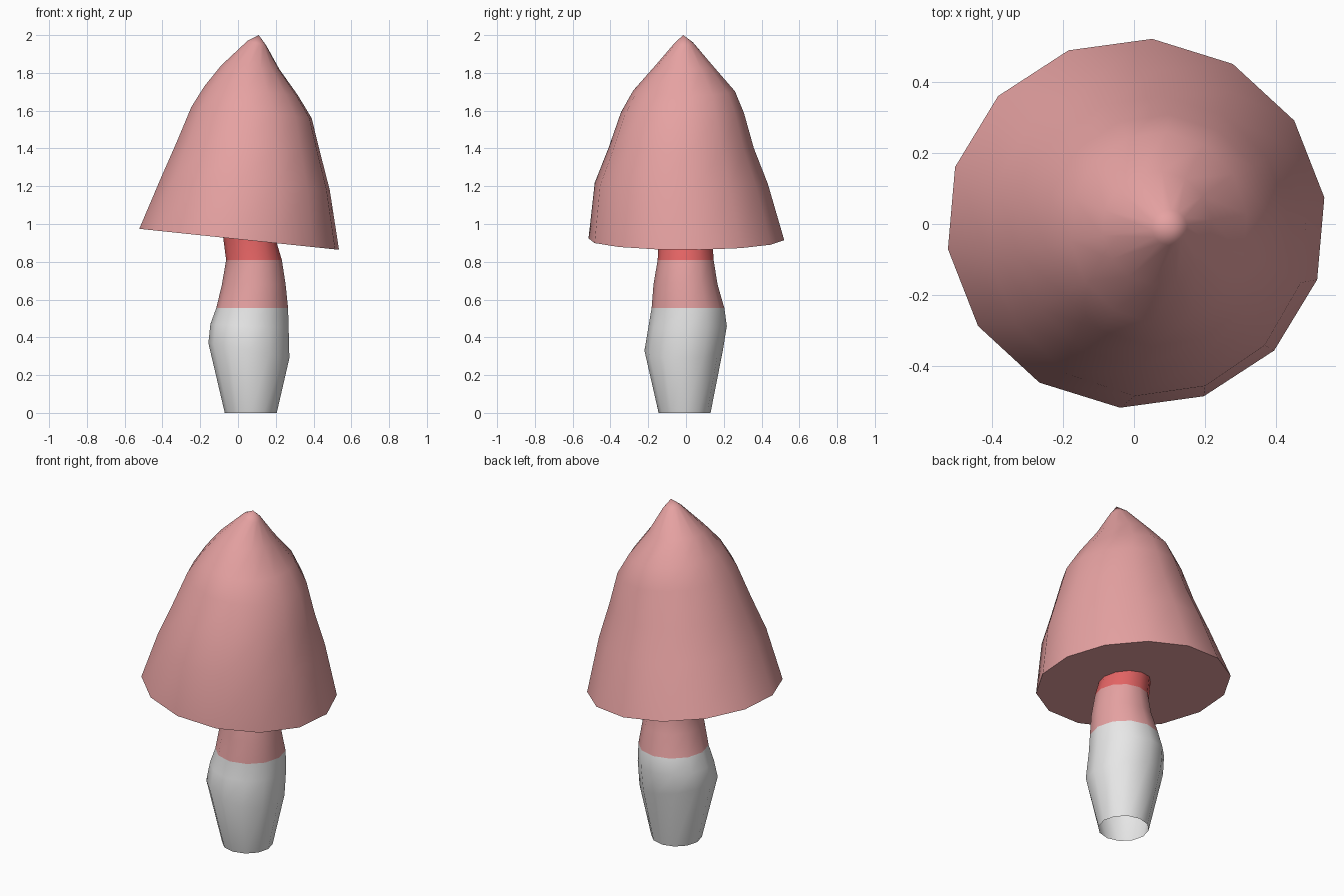
import bpy, bmesh, math

cube = bpy.data.objects.get("Cube")
if cube:
    bpy.data.objects.remove(cube, do_unlink=True)


def make_material(name, color):
    mat = bpy.data.materials.new(name)
    mat.use_nodes = True
    mat.diffuse_color = (*color, 1)
    mat.node_tree.nodes["Principled BSDF"].inputs["Base Color"].default_value = (*color, 1)
    return mat


pink = make_material("dusty pink", (0.79, 0.36, 0.36))
red = make_material("coral red", (0.79, 0.13, 0.13))
white = make_material("off white", (0.8, 0.8, 0.8))


def ring(bm, sides, phase, left, right, front, back):
    """Oval of vertices; left and right are (x, z) ends, front and back are y ends."""
    (x0, z0), (x1, z1) = left, right
    verts = []
    for i in range(sides):
        a = phase + math.tau * i / sides
        t = (1 + math.cos(a)) / 2
        s = (1 + math.sin(a)) / 2
        verts.append(bm.verts.new((x0 + (x1 - x0) * t,
                                   front + (back - front) * s,
                                   z0 + (z1 - z0) * t)))
    return verts


def bridge(bm, low, high):
    n = len(low)
    return [bm.faces.new((low[i], low[(i + 1) % n], high[(i + 1) % n], high[i]))
            for i in range(n)]


def finish(bm, name, materials):
    mesh = bpy.data.meshes.new(name)
    bm.to_mesh(mesh)
    bm.free()
    for mat in materials:
        mesh.materials.append(mat)
    obj = bpy.data.objects.new(name, mesh)
    bpy.context.collection.objects.link(obj)
    bpy.ops.object.select_all(action='DESELECT')
    obj.select_set(True)
    bpy.context.view_layer.objects.active = obj
    bpy.ops.object.shade_smooth_by_angle(angle=math.radians(60))


# Cap: tilted rings rising to an off-centre tip, closed flat underneath
cap_rings = [
    ((-0.528, 0.975), (0.54, 0.863), -0.518, 0.522),
    ((-0.41, 1.25), (0.49, 1.18), -0.485, 0.435),
    ((-0.33, 1.43), (0.438, 1.38), -0.41, 0.36),
    ((-0.25, 1.62), (0.393, 1.56), -0.345, 0.308),
    ((-0.18, 1.73), (0.32, 1.68), -0.28, 0.26),
    ((-0.09, 1.84), (0.22, 1.82), -0.17, 0.15),
    ((0.05, 1.97), (0.15, 1.945), -0.06, 0.04),
]
bm = bmesh.new()
rings = [ring(bm, 14, math.radians(8), *r) for r in cap_rings]
bm.faces.new(rings[0][::-1])
for low, high in zip(rings, rings[1:]):
    bridge(bm, low, high)
tip = bm.verts.new((0.11, -0.015, 2.0))
top = rings[-1]
for i in range(len(top)):
    bm.faces.new((top[i], top[(i + 1) % len(top)], tip))
finish(bm, "cap", [pink])

# Stem: bulging open tube, coloured in bands by height
stem_rings = [
    ((-0.07, 0.0), (0.205, 0.0), -0.145, 0.13),
    ((-0.157, 0.37), (0.272, 0.29), -0.22, 0.195),
    ((-0.146, 0.47), (0.268, 0.45), -0.198, 0.216),
    ((-0.115, 0.555), (0.265, 0.555), -0.182, 0.203),
    ((-0.085, 0.68), (0.252, 0.68), -0.172, 0.167),
    ((-0.063, 0.81), (0.232, 0.81), -0.15, 0.146),
    ((-0.08, 0.94), (0.205, 0.9), -0.145, 0.14),
]
bm = bmesh.new()
rings = [ring(bm, 12, 0, *r) for r in stem_rings]
for low, high in zip(rings, rings[1:]):
    for face in bridge(bm, low, high):
        z = face.calc_center_median().z
        face.material_index = 0 if z < 0.555 else 1 if z < 0.81 else 2
finish(bm, "stem", [white, pink, red])
